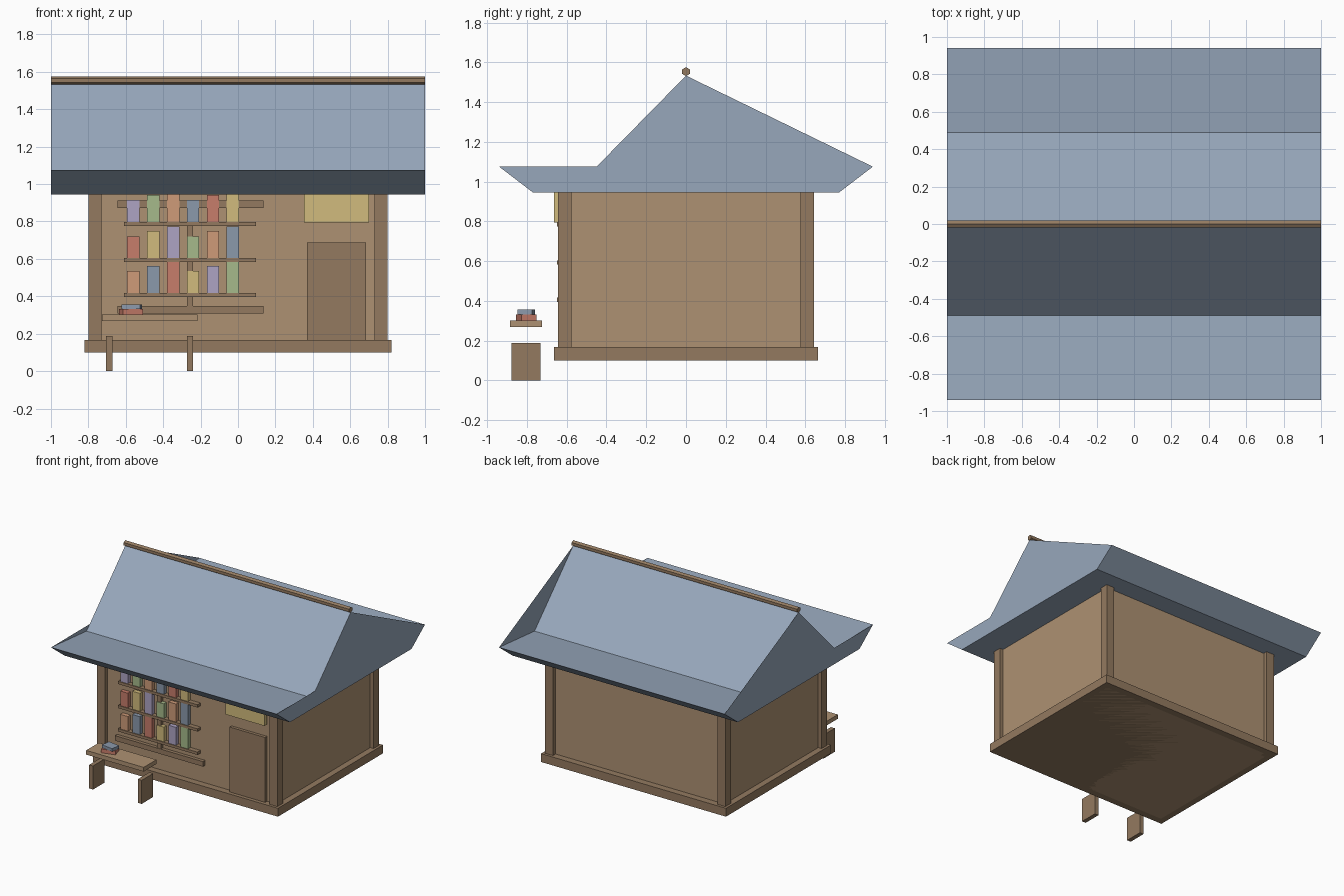
import bpy, bmesh, math
from mathutils import Matrix

if "Cube" in bpy.data.objects:
    bpy.data.objects.remove(bpy.data.objects["Cube"])


def material(name, r, g, b):
    m = bpy.data.materials.new(name)
    m.diffuse_color = [(c / 255) ** 2.2 for c in (r, g, b)] + [1]
    m.use_nodes = True
    m.node_tree.nodes["Principled BSDF"].inputs["Base Color"].default_value = m.diffuse_color
    return m


WALL = material("wall_wood", 172, 144, 114)
TRIM = material("trim_wood", 146, 121, 96)
SLATE = material("slate", 150, 166, 186)
YELLOW = material("yellow", 208, 186, 124)
RED = material("red", 198, 124, 106)
BLUE = material("blue", 138, 152, 170)
GREEN = material("green", 164, 184, 138)
PURPLE = material("purple", 172, 162, 194)
ORANGE = material("orange", 205, 154, 120)


def finish(name, bm, mat):
    bmesh.ops.recalc_face_normals(bm, faces=bm.faces)
    me = bpy.data.meshes.new(name)
    bm.to_mesh(me)
    bm.free()
    me.materials.append(mat)
    ob = bpy.data.objects.new(name, me)
    bpy.context.collection.objects.link(ob)
    return ob


def box(name, x, y, z, mat, turn=0):
    """Box from (min, max) ranges, optionally turned about its vertical axis."""
    bm = bmesh.new()
    bmesh.ops.create_cube(bm, size=1)
    size = [b - a for a, b in (x, y, z)]
    bmesh.ops.scale(bm, vec=size, verts=bm.verts)
    ob = finish(name, bm, mat)
    ob.location = [(a + b) / 2 for a, b in (x, y, z)]
    ob.rotation_euler.z = math.radians(turn)
    return ob


# Base, walls and corner posts
box("base_sill", (-0.82, 0.82), (-0.665, 0.665), (0.1, 0.167), TRIM)
box("walls", (-0.77, 0.77), (-0.61, 0.61), (0.1, 0.95), WALL)
for sx in (-1, 1):
    for sy in (-1, 1):
        xs = sorted((sx * 0.73, sx * 0.80))
        ys = sorted((sy * 0.575, sy * 0.643))
        box("corner_post", xs, ys, (0.1, 0.95), TRIM)

# Flared roof: profile swept along x, gable ends fanned from the back eave
profile = [(0.94, 1.075), (0.49, 1.034), (0, 1.533), (-0.49, 1.034),
           (-0.94, 1.075), (-0.77, 0.945), (0.77, 0.945)]
bm = bmesh.new()
ends = [[bm.verts.new((x, y, z)) for y, z in profile] for x in (-1, 1)]
n = len(profile)
for i in range(n):
    j = (i + 1) % n
    bm.faces.new((ends[0][i], ends[0][j], ends[1][j], ends[1][i]))
for end in ends:
    for i in range(1, n - 1):
        bm.faces.new((end[0], end[i], end[i + 1]))
finish("roof", bm, SLATE)

# Hexagonal ridge pole
bm = bmesh.new()
bmesh.ops.create_cone(bm, cap_ends=True, segments=6, radius1=0.0225, radius2=0.0225,
                      depth=2, matrix=Matrix.Translation((0, 0, 1.553)) @ Matrix.Rotation(math.pi / 2, 4, 'Y')
                      @ Matrix.Rotation(math.pi / 2, 4, 'Z'))
# keep a corner pointing up
top = max(v.co.z for v in bm.verts)
if top < 1.574:
    bmesh.ops.rotate(bm, cent=(0, 0, 1.553), matrix=Matrix.Rotation(math.pi / 6, 3, 'X'), verts=bm.verts)
finish("ridge_pole", bm, TRIM)

# Door and blank sign board
box("door", (0.37, 0.685), (-0.635, -0.60), (0.167, 0.687), TRIM)
box("sign_board", (0.353, 0.70), (-0.664, -0.635), (0.795, 0.96), YELLOW)

# Window frame behind the shelves
for z in (0.328, 0.892):
    box("frame_rail", (-0.645, 0.135), (-0.638, -0.60), (z - 0.02, z + 0.02), TRIM)
box("frame_mullion", (-0.273, -0.24), (-0.635, -0.60), (0.31, 0.91), TRIM)

# Three shelves of books
rows = [(0.417, (ORANGE, BLUE, RED, YELLOW, PURPLE, GREEN)),
        (0.604, (RED, YELLOW, PURPLE, GREEN, ORANGE, BLUE)),
        (0.797, (PURPLE, GREEN, ORANGE, BLUE, RED, YELLOW))]
for z, colors in rows:
    box("shelf", (-0.61, 0.095), (-0.649, -0.60), (z - 0.022, z), TRIM)
    for i, mat in enumerate(colors):
        x = -0.56 + 0.1065 * i
        height = (0.117, 0.144, 0.17)[i % 3]
        box("shelf_book", (x - 0.033, x + 0.033), (-0.643, -0.60), (z, z + height), mat)

# Bench with two legs and a small pile of books
box("bench_top", (-0.727, -0.217), (-0.885, -0.724), (0.268, 0.302), WALL)
for x in (-0.688, -0.257):
    box("bench_leg", (x - 0.017, x + 0.017), (-0.878, -0.732), (0, 0.189), TRIM)
box("lower_book", (-0.627, -0.517), (-0.843, -0.765), (0.302, 0.332), RED, 15)
box("upper_book", (-0.617, -0.517), (-0.842, -0.767), (0.332, 0.356), BLUE, -8)
